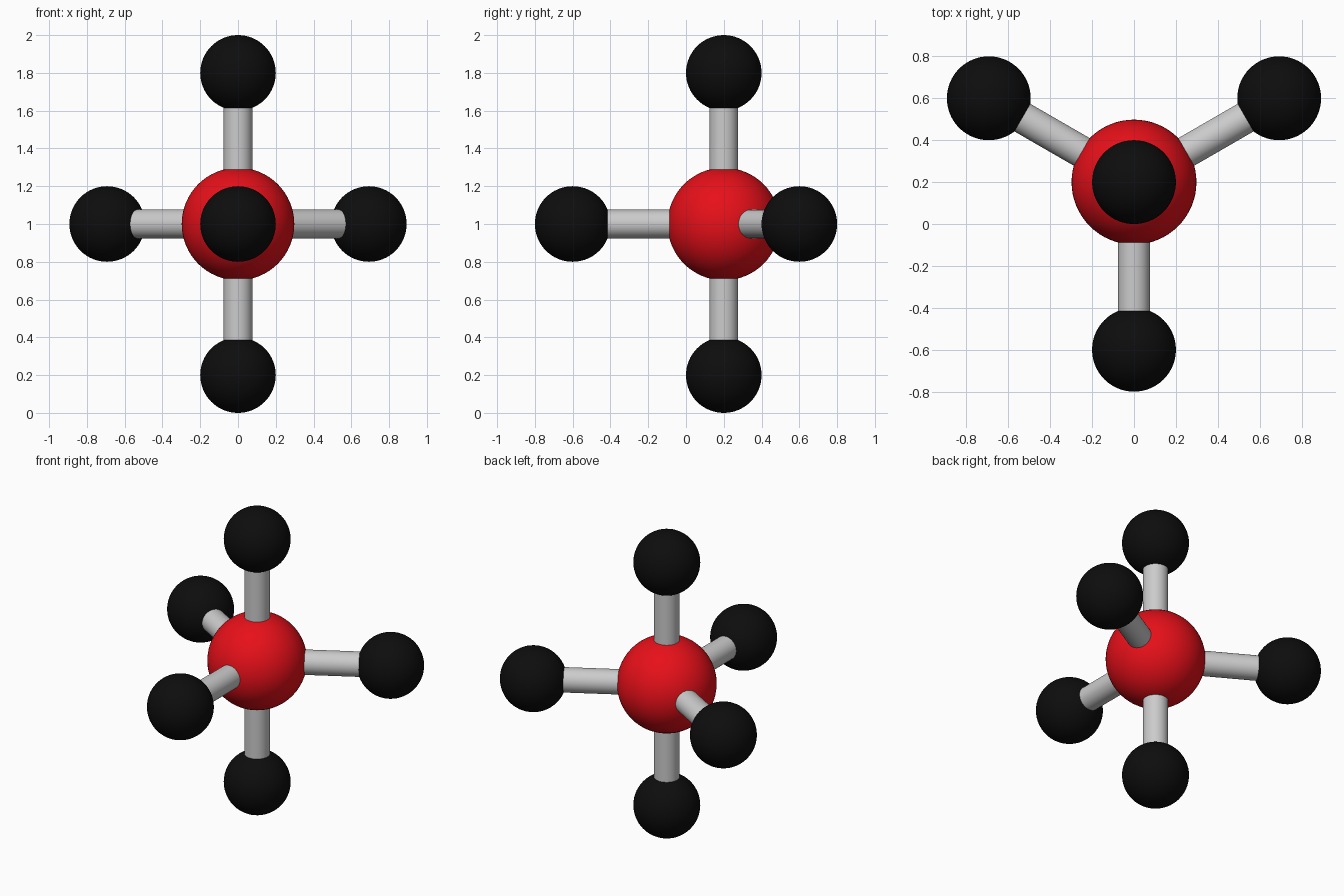
import bpy
from math import cos, sin, radians
from mathutils import Vector

if "Cube" in bpy.data.objects:
    bpy.data.objects.remove(bpy.data.objects["Cube"])

CENTRE = Vector((0, 0.2, 1))
BOND_LENGTH = 0.8


def material(name, colour):
    mat = bpy.data.materials.new(name)
    mat.diffuse_color = (*colour, 1)
    mat.use_nodes = True
    mat.node_tree.nodes["Principled BSDF"].inputs["Base Color"].default_value = mat.diffuse_color
    return mat


red = material("red", (0.8, 0.005, 0.01))
black = material("black", (0.004, 0.004, 0.004))


def atom(name, position, radius, mat):
    bpy.ops.mesh.primitive_uv_sphere_add(
        segments=64, ring_count=32, radius=radius, location=position)
    ob = bpy.context.object
    ob.name = name
    ob.data.materials.append(mat)
    bpy.ops.object.shade_smooth()


def bond(name, start, end):
    axis = end - start
    bpy.ops.mesh.primitive_cylinder_add(
        vertices=48, radius=0.076, depth=axis.length,
        location=(start + end) / 2,
        rotation=axis.to_track_quat('Z', 'Y').to_euler())
    bpy.context.object.name = name
    bpy.ops.object.shade_smooth_by_angle(angle=radians(30))


# Two axial directions and three equatorial ones spaced 120 degrees apart
directions = {"top": Vector((0, 0, 1)), "bottom": Vector((0, 0, -1))}
for name, angle in (("front", -90), ("back_right", 30), ("back_left", 150)):
    directions[name] = Vector((cos(radians(angle)), sin(radians(angle)), 0))

# Central atom
atom("central_atom", CENTRE, 0.298, red)

# Outer atoms, each joined to the centre by a grey rod
for name, d in directions.items():
    atom(name + "_atom", CENTRE + d * BOND_LENGTH, 0.2, black)
    bond(name + "_bond", CENTRE + d * 0.2, CENTRE + d * 0.7)
